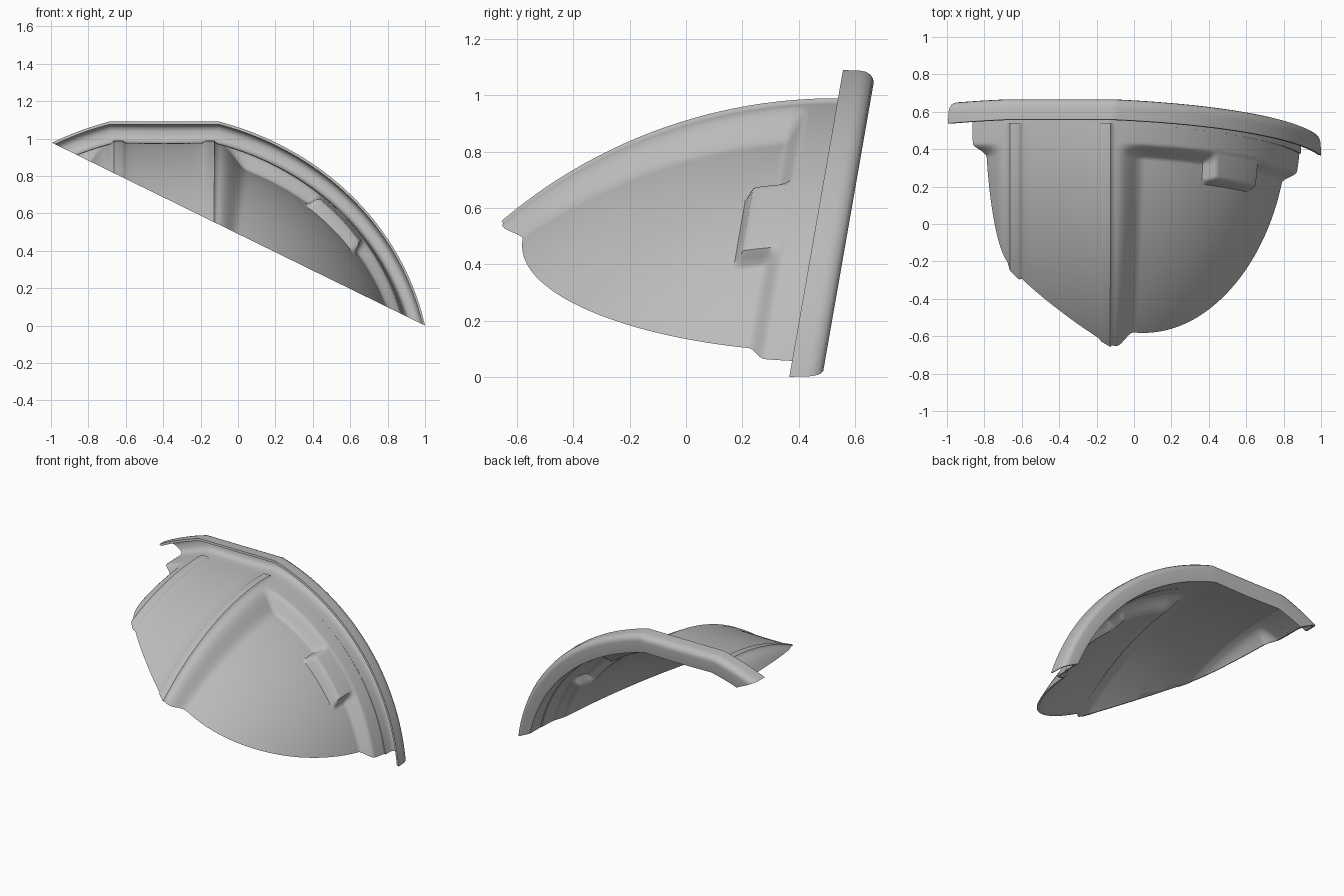
import bpy, bmesh, math
from mathutils import Vector

cube = bpy.data.objects.get("Cube")
if cube:
    bpy.data.objects.remove(cube, do_unlink=True)

grey = bpy.data.materials.new("matte_grey")
grey.use_nodes = True
colour = (0.5, 0.5, 0.5, 1)
grey.diffuse_color = colour
grey.node_tree.nodes["Principled BSDF"].inputs["Base Color"].default_value = colour

MID = -0.395          # symmetry plane of the whole dome
SKIN = 0.015          # wall thickness
P = [Vector(c) for c in ((-0.1, 1.09), (0.43, 0.95), (0.87, 0.56), (1.0, 0.0))]


def smooth(x, a, b):
    t = min(1, max(0, (x - a) / (b - a)))
    return t * t * (3 - 2 * t)


def window(x, a, b, w):
    return smooth(x, a - w, a + w) * (1 - smooth(x, b - w, b + w))


def outline(p):
    """Rim outline and outward normal: p under 1 is the flat top, above it the side."""
    t = max(0, p - 1)
    q = 1 - t
    point = P[0]*q**3 + P[1]*3*q*q*t + P[2]*3*q*t*t + P[3]*t**3
    d = (P[1]-P[0])*q*q + (P[2]-P[1])*2*q*t + (P[3]-P[2])*t*t
    normal = Vector((-d.y, d.x)).normalized()
    if p < 1:
        point = Vector((MID, P[0].y)).lerp(P[0], p)
        normal = Vector((0, 1)).lerp(normal, p)
    return point, normal


def gap(p):
    """Distance between rim lip and body, narrowing down the side."""
    return 0.115 - 0.025 * max(0, p - 1)


def rim_plane(z):
    return 0.367 + 0.175 * z


def place(side, x, y, z):
    return (x if side > 0 else 2 * MID - x, y, z)


def rim_point(side, p, k, w):
    point, normal = outline(p)
    point = point - normal * gap(p) * (1 - k)
    return place(side, point.x, rim_plane(point.y) + w, point.y)


def body_point(side, p, d, inner):
    point, normal = outline(p)
    # sunken side panel between the crown band and the base ring
    depth = 0.088 - 0.036 * max(0, p - 1)
    sink = depth * smooth(p, 1.025, 1.15) * smooth(d, 0.1, 0.165)
    # raised vent box on the left side panel
    if side > 0:
        box = window(p, 1.415, 1.655, 0.015) * (1 - smooth(d, 0.245, 0.27))
        sink += (min(sink, 0.004) - sink) * box
    # low ribs along the crown band edges, on the outside only
    if inner == 0:
        sink -= 0.011 * smooth(p, 0.76, 0.83) * (1 - smooth(p, 1.0, 1.012))
    point = point - normal * (gap(p) + sink + inner)
    y = rim_plane(point.y) - d
    # sections shrink towards the front along a circular crown
    f = math.sqrt(1 - (max(0, 0.53 - y) / 1.83) ** 2)
    edge = -0.129
    x = point.x
    if x > edge:
        x = edge + (x - edge) * f ** 1.5
    return place(side, x, y, -0.84 + (point.y + 0.84) * f)


def columns():
    flat = [0.25, 0.5, 0.76, 0.778, 0.795, 0.812, 0.83, 0.92, 1.0, 1.006]
    left = flat + [1.012 + 0.01 * i for i in range(45)]
    right = flat + [1.012 + 0.01 * i for i in range(110)]
    return [(-1, p) for p in reversed(left)] + [(1, 0)] + [(1, p) for p in right]


def build(name, func, profile):
    """Loft a closed profile along the columns, then trim with the slanted plane."""
    bm = bmesh.new()
    rows = [[bm.verts.new(func(s, p, a, b)) for a, b in profile] for s, p in columns()]
    n = len(profile)
    for r0, r1 in zip(rows, rows[1:]):
        for i in range(n):
            j = (i + 1) % n
            bm.faces.new((r0[i], r0[j], r1[j], r1[i]))
    bmesh.ops.recalc_face_normals(bm, faces=bm.faces[:])
    cut = bmesh.ops.bisect_plane(
        bm, geom=bm.verts[:] + bm.edges[:] + bm.faces[:], dist=1e-6,
        plane_co=(0, 0, 0.49), plane_no=(-0.49, 0, -1), clear_outer=True)
    edges = [e for e in cut["geom_cut"] if isinstance(e, bmesh.types.BMEdge)]
    bmesh.ops.triangle_fill(bm, edges=edges, use_beauty=True, normal=(-0.44, 0, -0.9))
    bmesh.ops.recalc_face_normals(bm, faces=bm.faces[:])
    mesh = bpy.data.meshes.new(name)
    bm.to_mesh(mesh)
    bm.free()
    mesh.materials.append(grey)
    obj = bpy.data.objects.new(name, mesh)
    bpy.context.collection.objects.link(obj)
    bpy.ops.object.select_all(action='DESELECT')
    obj.select_set(True)
    bpy.context.view_layer.objects.active = obj
    bpy.ops.object.shade_smooth_by_angle(angle=math.radians(40))


# Dome shell with crown band, side panels and vent box
depths = [0.01 * i for i in range(31)] + [0.3 + 0.035 * i for i in range(1, 31)]
build("dome_shell", body_point,
      [(d, 0) for d in depths] + [(d, SKIN) for d in reversed(depths)])

# Rolled gutter rim: outer lip, rounded back, inner wall and hollow front
build("gutter_rim", rim_point, [
    (1, 0), (0.98, 0.06), (0.95, 0.08), (0.86, 0.1), (0.73, 0.112), (0.58, 0.117),
    (-0.13, 0.117), (-0.13, 0), (0, 0), (0, 0.055), (0.04, 0.08), (0.12, 0.095),
    (0.25, 0.102), (0.55, 0.102), (0.7, 0.095), (0.82, 0.08), (0.87, 0.055), (0.87, 0)])
